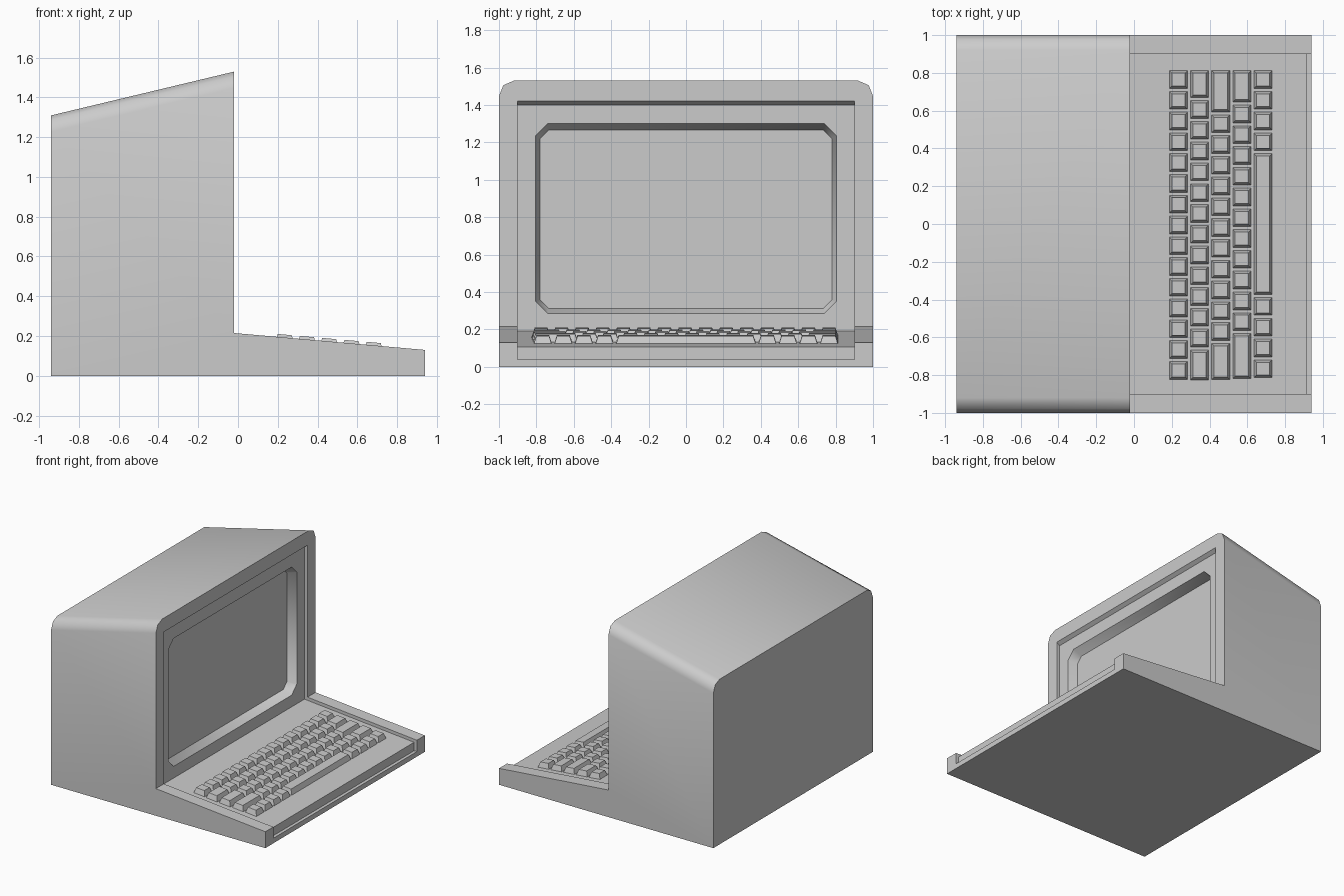
import bpy, bmesh

if "Cube" in bpy.data.objects:
    bpy.data.objects.remove(bpy.data.objects["Cube"])


def finish(name, bm):
    bmesh.ops.recalc_face_normals(bm, faces=bm.faces)
    mesh = bpy.data.meshes.new(name)
    bm.to_mesh(mesh)
    bm.free()
    obj = bpy.data.objects.new(name, mesh)
    bpy.context.collection.objects.link(obj)
    return obj


def loft(bm, a, b):
    """Closed solid between two matching outlines."""
    va, vb = [bm.verts.new(p) for p in a], [bm.verts.new(p) for p in b]
    bm.faces.new(va)
    bm.faces.new(vb[::-1])
    n = len(va)
    for i in range(n):
        j = (i + 1) % n
        bm.faces.new((va[j], va[i], vb[i], vb[j]))


def side_profile(bm, pts, half):
    loft(bm, [(x, -half, z) for x, z in pts], [(x, half, z) for x, z in pts])


def cut(obj, cutter):
    cutter.hide_render = True
    mod = obj.modifiers.new("cut", "BOOLEAN")
    mod.operation, mod.solver, mod.object = "DIFFERENCE", "EXACT", cutter
    bpy.context.view_layer.objects.active = obj
    bpy.ops.object.modifier_apply(modifier=mod.name)
    bpy.data.objects.remove(cutter)


# Case: side profile with rounded upper long edges
bm = bmesh.new()
side_profile(bm, [(-0.94, 0), (0.94, 0), (0.94, 0.13), (-0.02, 0.215),
                  (-0.02, 1.53), (-0.94, 1.31)], 1.0)
edges = [e for e in bm.edges if all(v.co.z > 1.2 for v in e.verts)
         and abs(e.verts[0].co.y - e.verts[1].co.y) < 0.01]
bmesh.ops.bevel(bm, geom=edges, offset=0.08, segments=2, profile=0.5, affect="EDGES")
case = finish("computer_case", bm)

# Recess running down the screen panel, over the deck and the front lip
bm = bmesh.new()
side_profile(bm, [(1.0, 0.04), (0.915, 0.04), (0.915, 0.107), (-0.047, 0.192),
                  (-0.047, 1.40), (0.007, 1.44), (1.0, 1.44)], 0.9)
cut(case, finish("panel_cutter", bm))


# Tapered screen opening with chamfered corners
def octagon(x, half, z0, z1, c):
    return [(x, -half + c, z0), (x, half - c, z0), (x, half, z0 + c), (x, half, z1 - c),
            (x, half - c, z1), (x, -half + c, z1), (x, -half, z1 - c), (x, -half, z0 + c)]


def mix(a, b, t):
    return [tuple(p + (q - p) * t for p, q in zip(u, v)) for u, v in zip(a, b)]


rim = octagon(-0.047, 0.805, 0.285, 1.30, 0.065)
glass = octagon(-0.117, 0.78, 0.313, 1.265, 0.045)
bm = bmesh.new()
loft(bm, mix(rim, glass, -0.5), glass)
cut(case, finish("screen_cutter", bm))

bpy.ops.object.select_all(action="DESELECT")
case.select_set(True)
bpy.context.view_layer.objects.active = case
bpy.ops.object.shade_smooth_by_angle(angle=0.87)


# Keyboard: tapered caps following the sloped deck
def deck(x):
    return 0.192 - 0.0884 * (x + 0.047)


def key(bm, x0, y_top, length):
    def ring(inset, h):
        xa, xb = x0 + inset, x0 + 0.098 - inset
        ya, yb = y_top - length + inset, y_top - inset
        return [(x, y, deck(x) + h) for x, y in ((xa, ya), (xb, ya), (xb, yb), (xa, yb))]
    loft(bm, ring(0, -0.003), ring(0.014, 0.040))


U, GAP = 0.096, 0.014
rows = [
    [U] * 15,
    [0.145] + [U] * 12 + [0.16],
    [0.22] + [U] * 12,
    [0.168] + [U] * 11 + [0.24],
    [U] * 4 + [0.747] + [U] * 4,
]
for r, lengths in enumerate(rows):
    bm = bmesh.new()
    y = 0.813
    for length in lengths:
        key(bm, 0.186 + 0.112 * r, y, length)
        y -= length + GAP
    if r == 2:  # broad key overlapping the last one of the row
        key(bm, 0.186 + 0.112 * r, -0.675, 0.149)
    finish(f"key_row_{r + 1}", bm)
